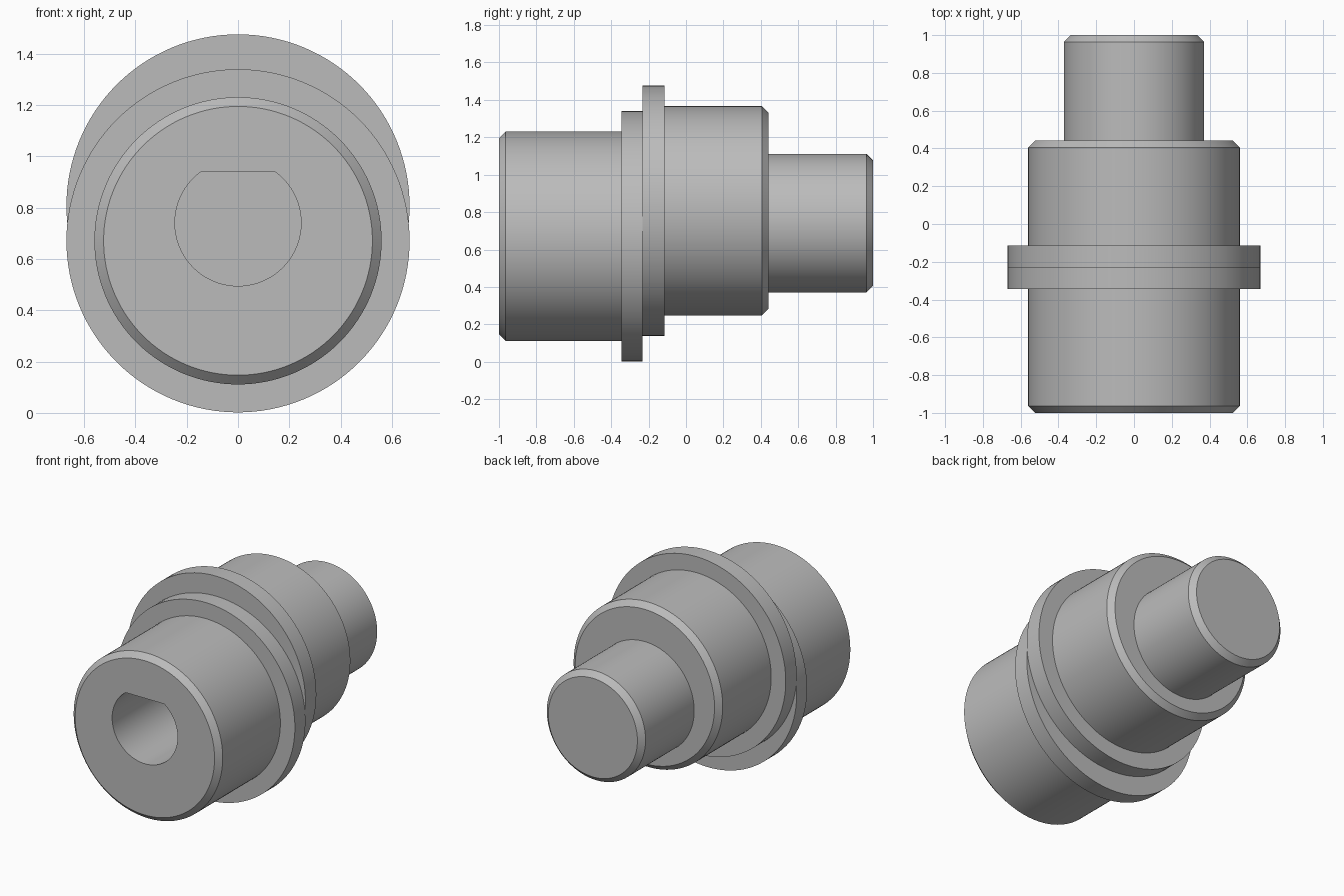
import bpy
import bmesh
from math import cos, sin, pi, asin, radians

cube = bpy.data.objects.get("Cube")
if cube:
    bpy.data.objects.remove(cube, do_unlink=True)

SEGMENTS = 128
CHAMFER = 0.036

steel = bpy.data.materials.new("plain grey steel")
steel.use_nodes = True
GREY = (0.5, 0.5, 0.5, 1)
steel.diffuse_color = GREY
steel.node_tree.nodes["Principled BSDF"].inputs["Base Color"].default_value = GREY


def finish(name, bm):
    bmesh.ops.recalc_face_normals(bm, faces=bm.faces)
    mesh = bpy.data.meshes.new(name)
    bm.to_mesh(mesh)
    bm.free()
    mesh.materials.append(steel)
    obj = bpy.data.objects.new(name, mesh)
    bpy.context.collection.objects.link(obj)
    return obj


def turned(name, axis_z, profile):
    """Closed solid turned about a y-direction axis from (y, radius) points."""
    bm = bmesh.new()
    rings = []
    for y, r in profile:
        rings.append([bm.verts.new((r * sin(2 * pi * i / SEGMENTS), y,
                                    axis_z + r * cos(2 * pi * i / SEGMENTS)))
                      for i in range(SEGMENTS)])
    for a, b in zip(rings, rings[1:]):
        for i in range(SEGMENTS):
            j = (i + 1) % SEGMENTS
            bm.faces.new((a[i], a[j], b[j], b[i]))
    bm.faces.new(rings[0])
    bm.faces.new(rings[-1])
    return finish(name, bm)


def d_prism(name, axis_z, radius, flat_z, y0, y1):
    """Round bar with one flat on top."""
    start = asin((flat_z - axis_z) / radius)
    sweep = pi + 2 * start
    bm = bmesh.new()
    loop = []
    for i in range(SEGMENTS + 1):
        a = pi - start + sweep * i / SEGMENTS
        loop.append(bm.verts.new((radius * cos(a), y0, axis_z + radius * sin(a))))
    face = bm.faces.new(loop)
    new = bmesh.ops.extrude_face_region(bm, geom=[face])["geom"]
    bmesh.ops.translate(bm, vec=(0, y1 - y0, 0),
                        verts=[v for v in new if isinstance(v, bmesh.types.BMVert)])
    return finish(name, bm)


# Front plug with its flange, on the lower axis
front = turned("front_plug_and_flange", 0.671, [
    (-1, 0.56 - CHAMFER), (-1 + CHAMFER, 0.56), (-0.345, 0.56),
    (-0.345, 0.669), (-0.232, 0.669)])

# Rear body with its flange, on the upper axis
rear = turned("rear_body_and_flange", 0.807, [
    (-0.232, 0.669), (-0.115, 0.669), (-0.115, 0.56),
    (0.442 - CHAMFER, 0.56), (0.442, 0.56 - CHAMFER)])

# Narrow end shaft
shaft = turned("end_shaft", 0.741, [
    (0.442, 0.371), (1 - CHAMFER, 0.371), (1, 0.371 - CHAMFER)])

# Blind D-shaped socket in the front face
cutter = d_prism("socket_cutter", 0.741, 0.246, 0.94, -1.1, -0.4)
cutter.hide_render = True
cut = front.modifiers.new("socket", "BOOLEAN")
cut.operation = "DIFFERENCE"
cut.solver = "EXACT"
cut.object = cutter
bpy.ops.object.select_all(action="DESELECT")
bpy.context.view_layer.objects.active = front
front.select_set(True)
bpy.ops.object.modifier_apply(modifier=cut.name)
bpy.data.objects.remove(cutter, do_unlink=True)

# Smooth round walls, crisp machined edges
for part in (front, rear, shaft):
    part.select_set(True)
bpy.ops.object.shade_smooth_by_angle(angle=radians(30))
